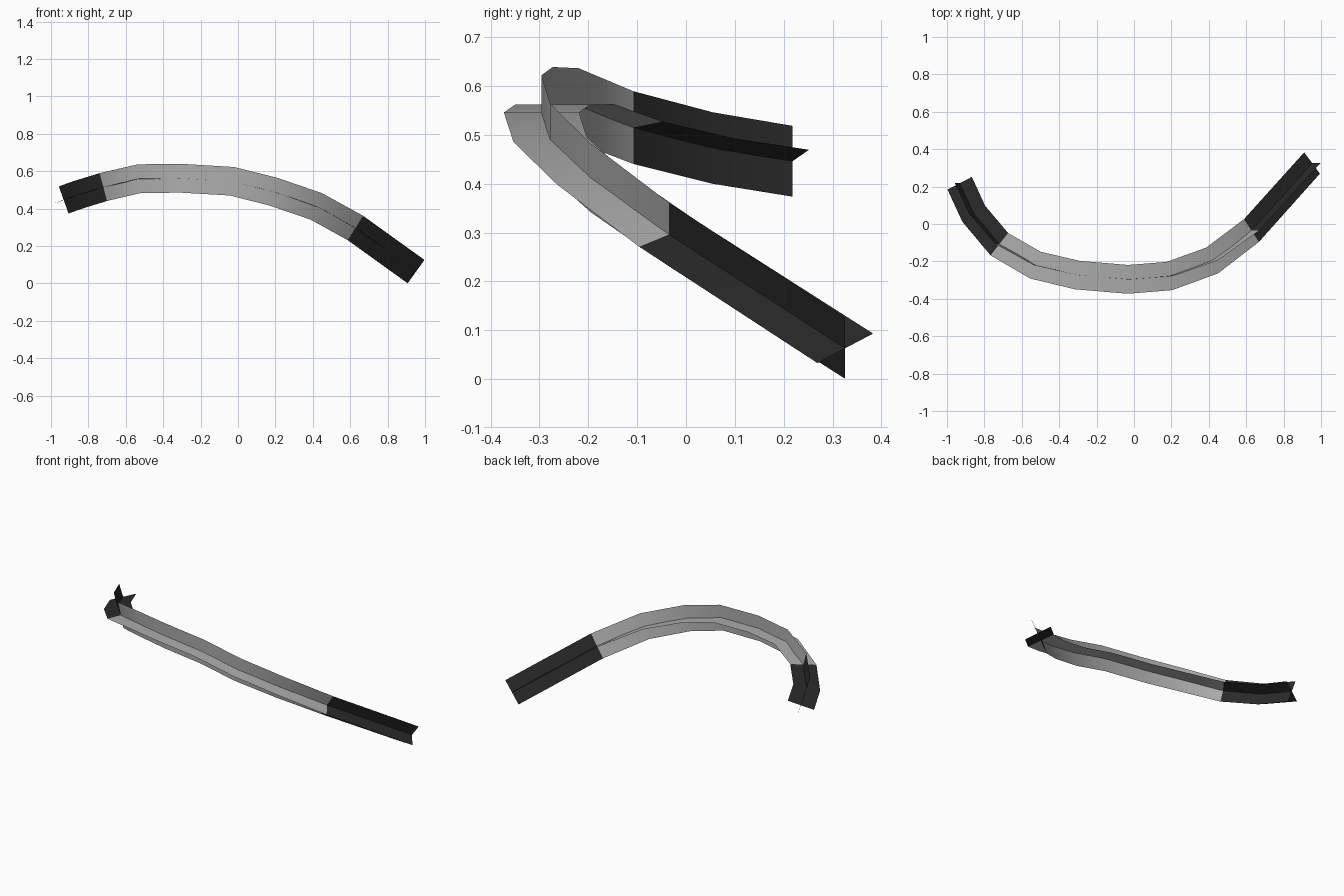
import bpy
from mathutils import Vector

cube = bpy.data.objects.get("Cube")
if cube:
    bpy.data.objects.remove(cube)


def make_material(name, value):
    mat = bpy.data.materials.new(name)
    mat.use_nodes = True
    color = (value, value, value, 1)
    mat.diffuse_color = color
    bsdf = mat.node_tree.nodes["Principled BSDF"]
    bsdf.inputs["Base Color"].default_value = color
    bsdf.inputs["Roughness"].default_value = 0.9
    return mat


materials = [make_material("light grey", 0.42), make_material("charcoal", 0.023)]

# Centre line of the curved blade, from right end to left end
path = [Vector(p) for p in (
    (-0.932, 0.218, 0.446), (-0.857, 0.055, 0.473), (-0.72, -0.108, 0.515),
    (-0.527, -0.22, 0.56), (-0.303, -0.273, 0.562), (-0.032, -0.296, 0.546),
    (0.19, -0.278, 0.49), (0.418, -0.195, 0.412), (0.628, -0.035, 0.296),
    (0.952, 0.326, 0.063))]
HALF_WIDTH = 0.077
DARK_RIGHT, DARK_LEFT = 2, 8   # path points where the dark ends begin


def tangent(i):
    total = Vector()
    if i > 0:
        total += (path[i] - path[i - 1]).normalized()
    if i < len(path) - 1:
        total += (path[i + 1] - path[i]).normalized()
    return total.normalized()


def upright(i):
    return tangent(i).cross(Vector((0, 1, 0))).normalized()


def level(i):
    return upright(i).cross(tangent(i)).normalized()


def ribbon(name, side):
    """Flat strip along the path, spread along the side direction."""
    verts = []
    for i, p in enumerate(path):
        offset = side(i) * HALF_WIDTH
        verts += [p - offset, p + offset]
    faces = [(2 * i, 2 * i + 2, 2 * i + 3, 2 * i + 1) for i in range(len(path) - 1)]
    mesh = bpy.data.meshes.new(name)
    mesh.from_pydata(verts, [], faces)
    for mat in materials:
        mesh.materials.append(mat)
    for i, poly in enumerate(mesh.polygons):
        poly.material_index = int(i < DARK_RIGHT or i >= DARK_LEFT)
        poly.use_smooth = True
    obj = bpy.data.objects.new(name, mesh)
    bpy.context.collection.objects.link(obj)
    return obj


# Two crossed strips
ribbon("upright_strip", upright)
ribbon("level_strip", level)
